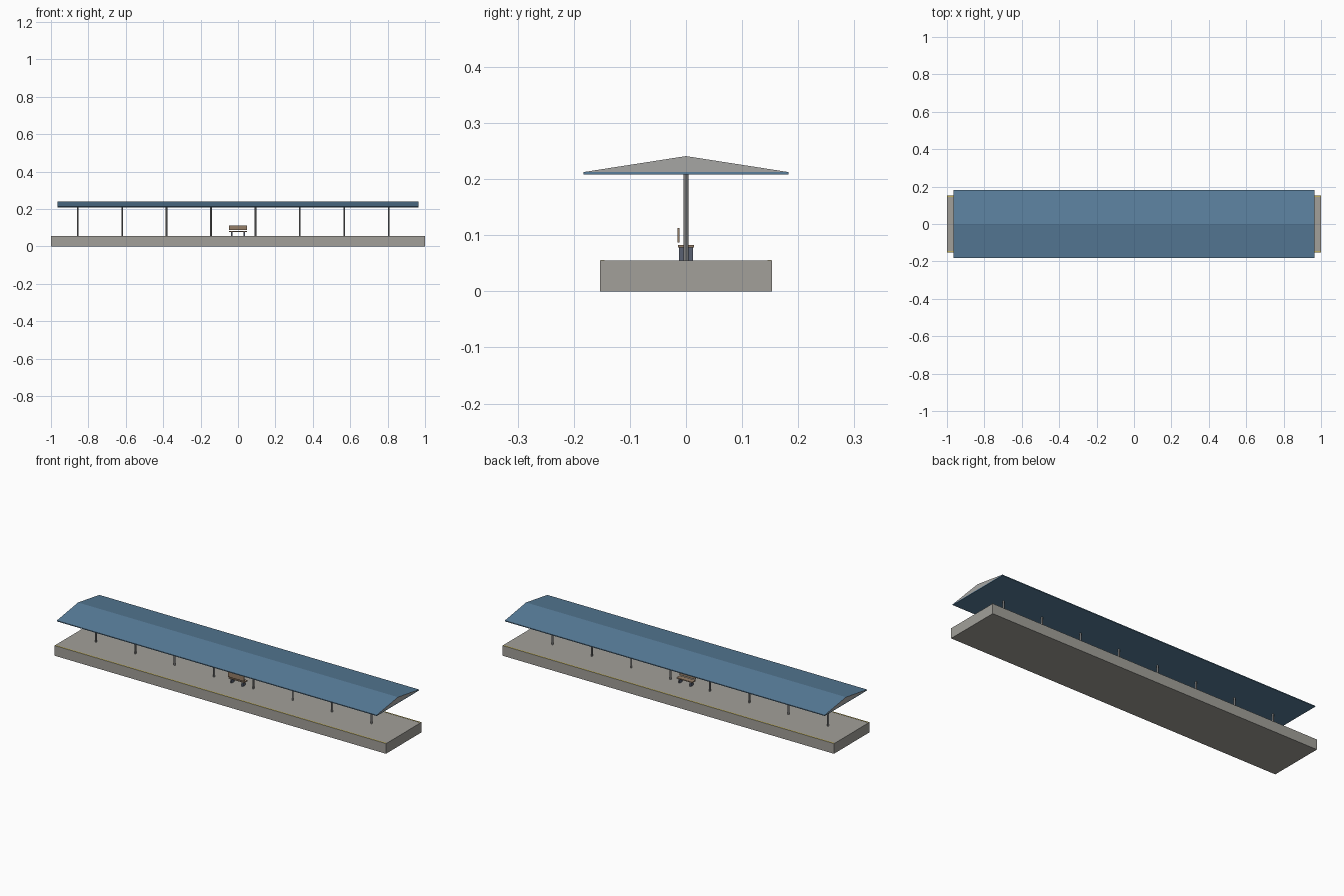
import bpy, bmesh

if "Cube" in bpy.data.objects:
    bpy.data.objects.remove(bpy.data.objects["Cube"])


def material(name, color):
    m = bpy.data.materials.new(name)
    m.diffuse_color = (*color, 1)
    m.use_nodes = True
    m.node_tree.nodes["Principled BSDF"].inputs["Base Color"].default_value = m.diffuse_color
    return m


blue = material("roof_blue", (0.10, 0.21, 0.33))
grey = material("gable_grey", (0.38, 0.38, 0.37))
concrete = material("concrete", (0.36, 0.35, 0.32))
yellow = material("edge_yellow", (0.55, 0.45, 0.12))
steel = material("post_steel", (0.25, 0.25, 0.25))
wood = material("bench_wood", (0.30, 0.21, 0.14))
iron = material("bench_iron", (0.10, 0.12, 0.17))


def box(name, x, y, z, mat):
    """Box from (min, max) ranges on each axis."""
    bpy.ops.mesh.primitive_cube_add(
        size=1, location=[(a + b) / 2 for a, b in (x, y, z)])
    ob = bpy.context.object
    ob.name = name
    ob.scale = [b - a for a, b in (x, y, z)]
    bpy.ops.object.transform_apply(location=False, rotation=False, scale=True)
    ob.data.materials.append(mat)
    return ob


# Platform with a painted line along each long edge
DECK = 0.055
box("platform", (-1, 1), (-0.153, 0.153), (0, DECK), concrete)
for side, y in (("front", (-0.152, -0.145)), ("back", (0.145, 0.152))):
    box(side + "_edge_line", (-1, 1), y, (DECK, DECK + 0.0008), yellow)

# Row of roof posts
for i in range(8):
    bpy.ops.mesh.primitive_cylinder_add(
        vertices=12, radius=0.0047, depth=0.209 - DECK,
        location=(-0.857 + i * 0.2375, 0, (0.209 + DECK) / 2))
    post = bpy.context.object
    post.name = f"roof_post_{i + 1}"
    post.data.materials.append(steel)
    bpy.ops.object.shade_smooth_by_angle()

# Flat roof slab forming the eaves
box("eave_slab", (-0.965, 0.965), (-0.183, 0.183), (0.208, 0.2125), blue)

# Low pitched roof: triangular profile extruded along x, grey gable ends
bm = bmesh.new()
profile = [(-0.183, 0.2125), (0.183, 0.2125), (0, 0.241)]
gable = bm.faces.new([bm.verts.new((-0.965, y, z)) for y, z in profile])
ext = bmesh.ops.extrude_face_region(bm, geom=[gable], use_keep_orig=True)
bmesh.ops.translate(bm, vec=(1.93, 0, 0),
                    verts=[v for v in ext["geom"] if isinstance(v, bmesh.types.BMVert)])
bmesh.ops.recalc_face_normals(bm, faces=bm.faces)
for f in bm.faces:
    f.material_index = 1 if abs(f.normal.x) > 0.9 else 0
mesh = bpy.data.meshes.new("pitched_roof")
bm.to_mesh(mesh)
bm.free()
mesh.materials.append(blue)
mesh.materials.append(grey)
bpy.context.collection.objects.link(bpy.data.objects.new("pitched_roof", mesh))

# Bench in the middle of the platform
box("bench_seat", (-0.048, 0.048), (-0.0145, 0.0145), (0.078, 0.0825), wood)
box("bench_back", (-0.048, 0.048), (-0.0155, -0.0115), (0.087, 0.113), wood)
for side, x in (("left", -0.034), ("right", 0.034)):
    box(side + "_bench_leg", (x - 0.004, x + 0.004), (-0.0125, 0.0125),
        (DECK, 0.078), iron)
